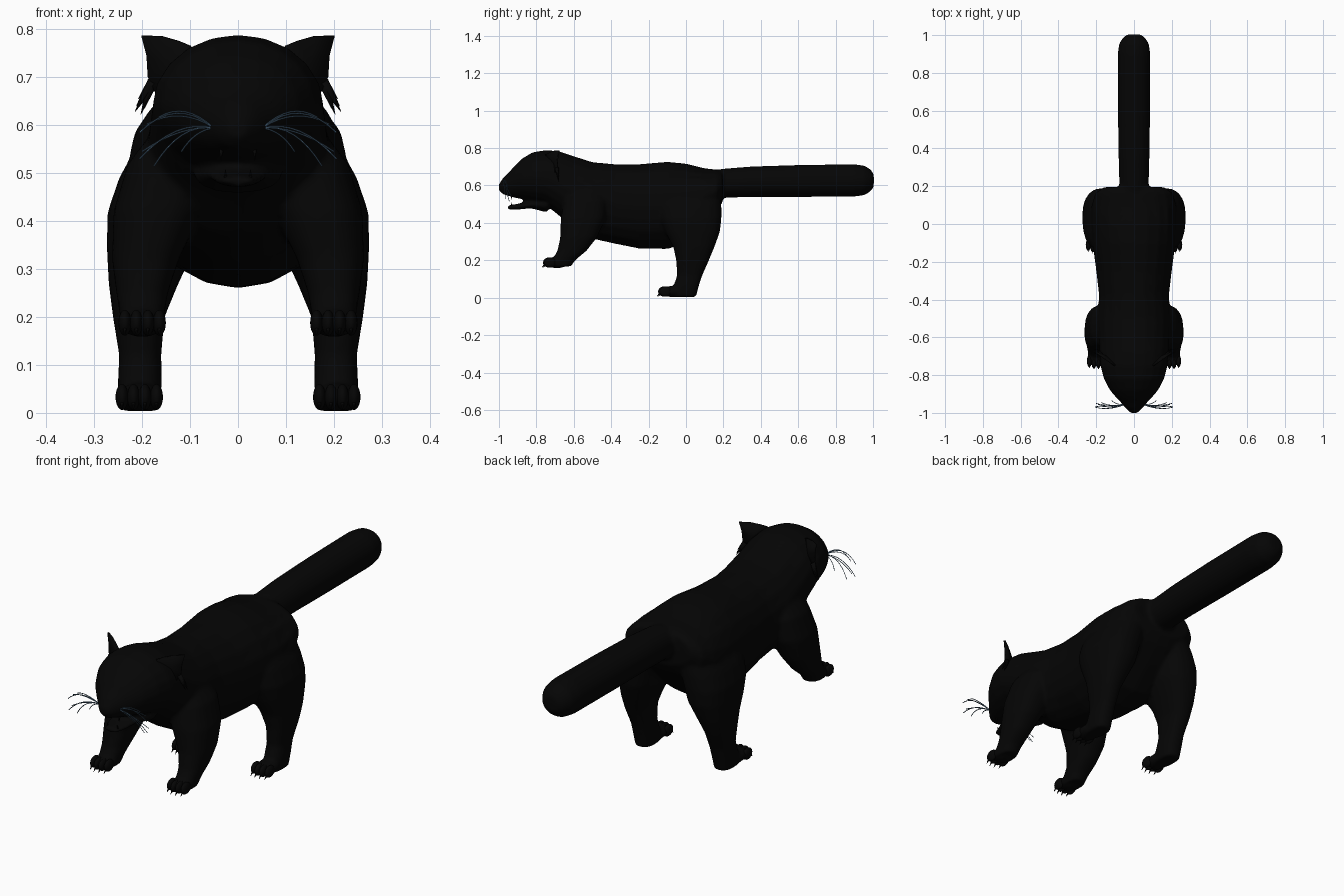
import bpy, bmesh, math
from mathutils import Vector, Matrix

cube = bpy.data.objects.get("Cube")
if cube:
    bpy.data.objects.remove(cube, do_unlink=True)


def material(name, color):
    m = bpy.data.materials.new(name)
    m.use_nodes = True
    m.diffuse_color = color
    m.node_tree.nodes["Principled BSDF"].inputs["Base Color"].default_value = color
    return m


FUR = material("black fur", (0.0015, 0.0015, 0.0015, 1))
WHISKER = material("slate whisker", (0.06, 0.115, 0.18, 1))


def finish(name, bm, mat=FUR):
    bmesh.ops.recalc_face_normals(bm, faces=bm.faces[:])
    me = bpy.data.meshes.new(name)
    bm.to_mesh(me)
    bm.free()
    me.materials.append(mat)
    me.shade_smooth()
    ob = bpy.data.objects.new(name, me)
    bpy.context.scene.collection.objects.link(ob)
    return ob


def loft(bm, sections, upright=False, n=20):
    """Skin rounded rings of (centre, radius a, radius b), along y or stacked in z."""
    power = .82 if upright else 1
    rings = []
    for c, a, b in sections:
        ring = []
        for i in range(n):
            t = 2 * math.pi * i / n
            u, v = (r * math.copysign(abs(k) ** power, k)
                    for r, k in ((a, math.cos(t)), (b, math.sin(t))))
            ring.append(bm.verts.new(Vector(c) + Vector((u, v, 0) if upright else (u, 0, v))))
        rings.append(ring)
    for r, s in zip(rings, rings[1:]):
        for i in range(n):
            j = (i + 1) % n
            bm.faces.new((r[i], r[j], s[j], s[i]))
    bm.faces.new(rings[0])
    bm.faces.new(rings[-1])


def spine(bm, rows):
    """Rows are y, top, bottom, half width."""
    loft(bm, [((0, y, (t + b) / 2), w, (t - b) / 2) for y, t, b, w in rows])


def ball(bm, c, r):
    bmesh.ops.create_uvsphere(bm, u_segments=16, v_segments=10, radius=1,
                              matrix=Matrix.Translation(c) @ Matrix.Diagonal((*r, 1)))


def spike(bm, base, tip, r):
    base, tip = Vector(base), Vector(tip)
    d = tip - base
    rot = d.to_track_quat('Z', 'Y').to_matrix().to_4x4()
    bmesh.ops.create_cone(bm, cap_ends=True, segments=6, radius1=r, radius2=0.0005,
                          depth=d.length, matrix=Matrix.Translation((base + tip) / 2) @ rot)


# Head and trunk
bm = bmesh.new()
spine(bm, [(-1, .608, .572, .02), (-.975, .645, .55, .045), (-.945, .672, .543, .07),
           (-.92, .702, .535, .094), (-.88, .742, .527, .128), (-.82, .778, .512, .16),
           (-.75, .789, .495, .178), (-.68, .784, .44, .182), (-.60, .757, .37, .188),
           (-.50, .725, .315, .195), (-.38, .714, .288, .185), (-.25, .714, .262, .20),
           (-.10, .727, .26, .22), (0, .717, .29, .23), (.10, .692, .39, .225),
           (.165, .685, .46, .205), (.195, .675, .51, .16)])
# Lower jaw
spine(bm, [(-.952, .494, .472, .032), (-.90, .502, .471, .05),
           (-.83, .517, .478, .066), (-.74, .54, .455, .095)])
# Tail
loft(bm, [((0, y, z), r, r) for y, z, r in
          [(.08, .60, .07), (.2, .612, .078), (.35, .62, .082), (.6, .624, .086),
           (.9, .627, .087), (.955, .627, .079), (.988, .627, .058), (1.004, .627, .034)]])
# Legs and paws, rows are z, x, y, width, depth
FRONT = [(.61, .09, -.53, .07, .08), (.52, .135, -.535, .095, .118), (.42, .168, -.55, .092, .12),
         (.32, .193, -.575, .07, .098), (.25, .2, -.61, .054, .078), (.20, .2, -.655, .046, .062),
         (.168, .2, -.668, .042, .055)]
HIND = [(.64, .10, .02, .08, .14), (.55, .125, .02, .09, .165), (.49, .148, .02, .1, .17),
        (.42, .17, .025, .102, .165), (.35, .18, .035, .094, .146), (.27, .197, .042, .073, .11),
        (.2, .207, .035, .054, .088), (.12, .204, .02, .044, .068), (.06, .205, 0, .046, .068),
        (.004, .205, -.01, .042, .064)]
PAWS = [(.2, -.69, .188), (.206, -.075, .033)]
for side in (-1, 1):
    for rows in (FRONT, HIND):
        loft(bm, [((side * x, y, z), a, b) for z, x, y, a, b in rows], upright=True)
    for x, y, z in PAWS:
        ball(bm, (side * x, y, z), (.048, .066, .03))
body = finish("body", bm)
remesh = body.modifiers.new("blend", 'REMESH')
remesh.mode = 'VOXEL'
remesh.voxel_size = .008
remesh.use_smooth_shade = True
soft = body.modifiers.new("soften", 'SMOOTH')
soft.factor = .5
soft.iterations = 9

# Toes and claws
bm = bmesh.new()
for side in (-1, 1):
    for x, y, z in PAWS:
        for k in (-1.5, -.5, .5, 1.5):
            cx, cy = side * x + k * .024, y - .046 + abs(k) * .007
            ball(bm, (cx, cy, z), (.0135, .032, .027))
            spike(bm, (cx, cy - .022, z - .01), (cx, cy - .038, z - .026), .005)
finish("toes", bm)

# Nose
bm = bmesh.new()
ball(bm, (0, -.983, .592), (.022, .017, .016))
finish("nose", bm)

for side, label in ((1, "left"), (-1, "right")):
    # Eye
    bm = bmesh.new()
    ball(bm, (side * .056, -.928, .645), (.017, .012, .011))
    finish(label + "_eye", bm)

    # Cupped ear, turned outward
    bm = bmesh.new()
    rim = [(.10, .765), (.125, .775), (.16, .785), (.2, .787), (.19, .745),
           (.187, .70), (.165, .655), (.115, .69)]
    verts = [bm.verts.new((side * x, -.75 + .7 * (x - .1), z)) for x, z in rim]
    hub = bm.verts.new((side * .148, -.70, .725))
    for a, b in zip(verts, verts[1:] + verts[:1]):
        bm.faces.new((a, b, hub))
    ear = finish(label + "_ear", bm)
    thick = ear.modifiers.new("thickness", 'SOLIDIFY')
    thick.thickness = .008
    thick.offset = 0

    # Cheek tuft below the ear
    bm = bmesh.new()
    for x, z in ((.215, .628), (.212, .64), (.203, .622), (.208, .655), (.195, .635), (.19, .645)):
        spike(bm, (side * .178, -.69, .69), (side * x, -.68, z), .012)
    finish(label + "_ear_tuft", bm)

    # Whiskers, each an arc from the muzzle through a bend to a tip
    cu = bpy.data.curves.new(label + "_whiskers", 'CURVE')
    cu.dimensions = '3D'
    cu.bevel_depth = .0017
    cu.bevel_resolution = 0
    root = Vector((.05, -.955, .594))
    for bend, tip in (((.13, -.99, .66), (.205, -.97, .585)), ((.12, -.985, .64), (.19, -.955, .602)),
                      ((.13, -.975, .613), (.205, -.965, .53)), ((.12, -.97, .605), (.175, -.945, .515)),
                      ((.11, -.985, .65), (.165, -.96, .617)), ((.12, -.97, .6), (.2, -.95, .545)),
                      ((.09, -.96, .59), (.118, -.935, .545))):
        sp = cu.splines.new('POLY')
        sp.points.add(8)
        for i, p in enumerate(sp.points):
            t = i / 8
            x, y, z = root.lerp(Vector(bend), t).lerp(Vector(bend).lerp(Vector(tip), t), t)
            p.co = (side * x, y, z, 1)
    cu.materials.append(WHISKER)
    bpy.context.scene.collection.objects.link(bpy.data.objects.new(label + "_whiskers", cu))

# Fangs, two in each jaw
bm = bmesh.new()
for side in (-1, 1):
    spike(bm, (side * .035, -.93, .555), (side * .035, -.935, .525), .006)
    spike(bm, (side * .026, -.93, .485), (side * .026, -.935, .508), .005)
finish("fangs", bm)
